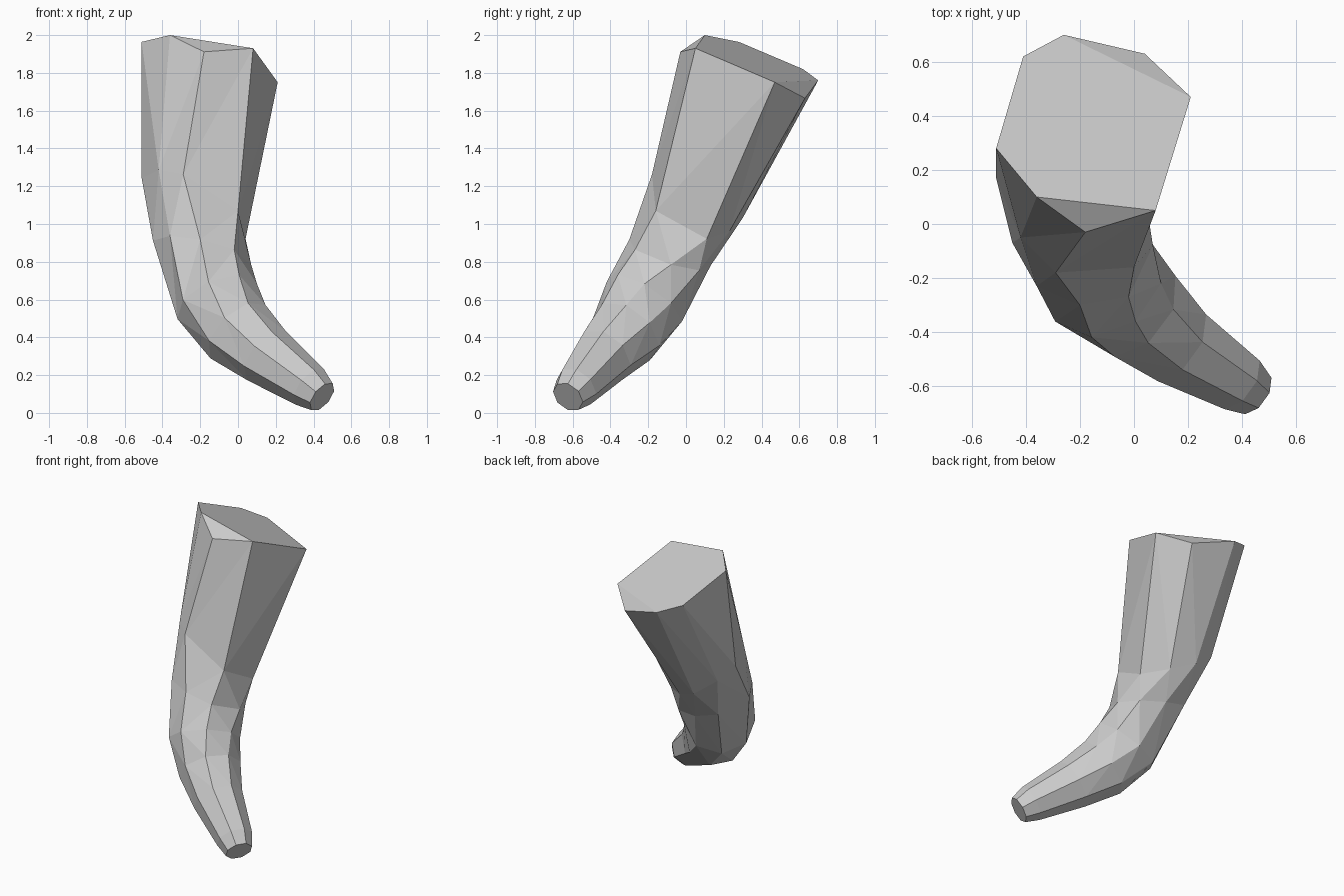
import bpy
import bmesh
from math import cos, sin, tau
from mathutils import Vector

cube = bpy.data.objects.get("Cube")
if cube:
    bpy.data.objects.remove(cube, do_unlink=True)

SIDES = 8


def make_material(name, colour):
    mat = bpy.data.materials.new(name)
    mat.use_nodes = True
    mat.diffuse_color = colour
    mat.node_tree.nodes["Principled BSDF"].inputs["Base Color"].default_value = colour
    return mat


def sloped_ring(bm, outline, origin, slope_x, slope_y):
    """Plan outline lifted onto a sloping plane through origin."""
    ox, oy, oz = origin
    return [bm.verts.new((x, y, oz + slope_x * (x - ox) + slope_y * (y - oy)))
            for x, y in outline]


def round_ring(bm, centre, axis, radius):
    """Regular ring around an axis, starting on the front side."""
    axis = Vector(axis).normalized()
    front = Vector((0, -1, 0))
    start = (front - axis * front.dot(axis)).normalized()
    side = axis.cross(start)
    ring = []
    for i in range(SIDES):
        a = tau * i / SIDES
        ring.append(bm.verts.new(Vector(centre) + radius * (start * cos(a) + side * sin(a))))
    return ring


bm = bmesh.new()

# Wide upper end, with two dropped corners
top = sloped_ring(
    bm,
    [(-.18, -.03), (.08, .05), (.21, .47), (.04, .63),
     (-.26, .70), (-.41, .62), (-.51, .28), (-.36, .10)],
    (-.36, .10, 2.0), -.20, -.366)
top[0].co.z -= .10
top[3].co.z -= .06

# Middle and start of the bend
middle = sloped_ring(
    bm,
    [(-.29, -.18), (0, -.16), (.04, .11), (-.11, .23),
     (-.27, .30), (-.43, .26), (-.51, .17), (-.42, -.05)],
    (0, -.16, 1.07), -.633, -.456)
bend = sloped_ring(
    bm,
    [(-.20, -.30), (-.02, -.27), (.07, -.08), (.01, .07),
     (-.16, .13), (-.33, .11), (-.45, -.07), (-.36, -.23)],
    (-.18, -.09, .85), -.25, -.3)

# Tapering lower part down to the blunt tip
rings = [top, middle, bend]
for centre, axis, radius in [
    ((-.11, -.22, .59), (-.35, .50, .79), .23),
    ((0, -.316, .43), (-.60, .50, .62), .203),
    ((.15, -.437, .303), (-.68, .48, .55), .165),
    ((.38, -.58, .137), (-.68, .48, .55), .12),
    ((.445, -.625, .085), (-.68, .48, .55), .09),
]:
    rings.append(round_ring(bm, centre, axis, radius))

# Side walls
for upper, lower in zip(rings, rings[1:]):
    for i in range(SIDES):
        j = (i + 1) % SIDES
        bm.faces.new((upper[i], lower[i], lower[j], upper[j]))

# End caps
for corners in [(1, 2, 4, 5, 6, 7), (7, 0, 1), (2, 3, 4)]:
    bm.faces.new([top[i] for i in corners])
bm.faces.new(rings[-1][::-1])

bmesh.ops.recalc_face_normals(bm, faces=bm.faces)
bmesh.ops.triangulate(bm, faces=[f for f in bm.faces if len(f.verts) == 4],
                      quad_method='SHORT_EDGE')

mesh = bpy.data.meshes.new("curved_horn")
bm.to_mesh(mesh)
bm.free()
mesh.materials.append(make_material("light grey", (.6, .6, .6, 1)))
horn = bpy.data.objects.new("curved_horn", mesh)
bpy.context.collection.objects.link(horn)
